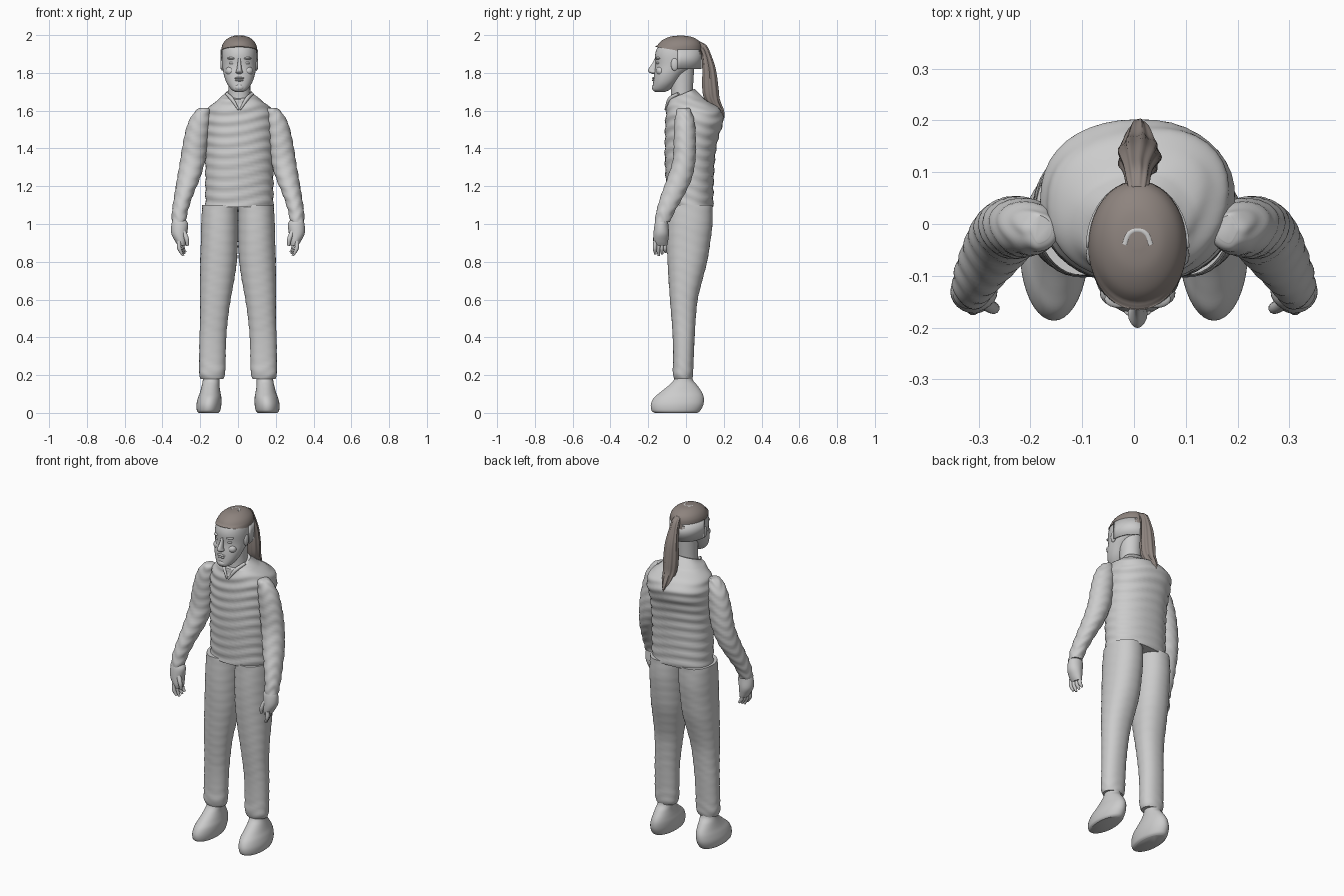
import bpy
import bmesh
from math import sin, cos, pi, copysign, radians

default_cube = bpy.data.objects.get("Cube")
if default_cube:
    bpy.data.objects.remove(default_cube, do_unlink=True)

parts = []


def make_material(name, colour):
    material = bpy.data.materials.new(name)
    material.use_nodes = True
    material.diffuse_color = (*colour, 1)
    shader = next(n for n in material.node_tree.nodes if n.type == "BSDF_PRINCIPLED")
    shader.inputs["Base Color"].default_value = (*colour, 1)
    shader.inputs["Roughness"].default_value = 0.8
    return material


grey = make_material("plain grey", (0.6, 0.6, 0.6))
brown = make_material("dull brown hair", (0.27, 0.23, 0.21))


def add_mesh(name, bm, material):
    bmesh.ops.recalc_face_normals(bm, faces=bm.faces)
    mesh = bpy.data.meshes.new(name)
    bm.to_mesh(mesh)
    bm.free()
    mesh.materials.append(material)
    obj = bpy.data.objects.new(name, mesh)
    bpy.context.collection.objects.link(obj)
    parts.append(obj)
    return obj


def spline(a, b, c, d, t):
    """Smooth blend from b to c."""
    return [q + t * (r - p + t * (2 * p - 5 * q + 4 * r - s + t * (3 * (q - r) + s - p))) / 2
            for p, q, r, s in zip(a, b, c, d)]


def loft(name, rings, material=grey, side=1, power=2, tilt=None, ripple=0,
         flutes=0, steps=5, segments=40):
    """Skin rings of (height, centre x, half width, front y, back y)."""
    dense = []
    last = len(rings) - 1
    for i in range(last):
        four = [rings[min(max(i + k, 0), last)] for k in (-1, 0, 1, 2)]
        dense += [spline(*four, s / steps) for s in range(steps)]
    dense.append(rings[last])

    bm = bmesh.new()
    loops = []
    for index, (z, x, width, front, back) in enumerate(dense):
        loop = []
        for k in range(segments):
            angle = 2 * pi * k / segments
            c, s = (copysign(abs(f) ** (2 / power), f) for f in (cos(angle), sin(angle)))
            grow = 1 + flutes * cos(9 * angle)
            # Soft cloth folds that wander slightly round the body
            fold = ripple * sin(z * 110 + 2 * sin(angle * 2) + sin(angle * 3))
            px = x + c * (width * grow + fold)
            py = (front + back) / 2 + s * ((back - front) / 2 * grow + fold)
            lean = tilt * s * max(0, 1 - index / steps) if tilt else 0
            loop.append(bm.verts.new((side * px, py, z + lean)))
        loops.append(loop)
    for low, high in zip(loops, loops[1:]):
        for k in range(segments):
            n = (k + 1) % segments
            bm.faces.new((low[k], low[n], high[n], high[k]))
    bm.faces.new(loops[0])
    bm.faces.new(loops[-1])
    return add_mesh(name, bm, material)


def tube(name, points, radii, depth, material=grey):
    curve = bpy.data.curves.new(name, "CURVE")
    curve.dimensions = "3D"
    curve.bevel_depth = depth
    curve.bevel_resolution = 3
    curve.use_fill_caps = True
    path = curve.splines.new("BEZIER")
    path.bezier_points.add(len(points) - 1)
    for point, co, radius in zip(path.bezier_points, points, radii):
        point.co = co
        point.radius = radius
        point.handle_left_type = point.handle_right_type = "AUTO"
    curve.materials.append(material)
    bpy.context.collection.objects.link(bpy.data.objects.new(name, curve))


def blob(name, centre, size, material=grey):
    bm = bmesh.new()
    bmesh.ops.create_uvsphere(bm, u_segments=20, v_segments=12, radius=1)
    for v in bm.verts:
        v.co = [c + a * b for c, a, b in zip(centre, size, v.co)]
    return add_mesh(name, bm, material)


MID = 0.007  # the upper body sits just off centre

# Quilted vest, from collar to hem
loft("vest", [
    (1.69, MID, .072, -.075, .045), (1.66, MID, .11, -.092, .1),
    (1.625, MID, .155, -.102, .16), (1.59, MID, .178, -.106, .192),
    (1.54, MID, .186, -.11, .198), (1.45, MID, .182, -.112, .17),
    (1.34, MID, .18, -.112, .153), (1.2, MID, .18, -.106, .146),
    (1.09, MID, .18, -.1, .144)], power=2.25, tilt=.025, ripple=.003, steps=9)

# Neck and head
loft("neck", [(1.6, MID, .065, -.085, .035), (1.7, MID, .058, -.08, .036),
              (1.85, MID, .062, -.09, .045)])
loft("head", [
    (1.7, MID, .022, -.165, -.11), (1.712, MID, .042, -.176, -.085),
    (1.745, MID, .066, -.174, -.05), (1.79, MID, .082, -.169, -.01),
    (1.84, MID, .09, -.162, .045), (1.9, MID, .093, -.163, .07),
    (1.945, MID, .085, -.145, .065), (1.978, MID, .06, -.11, .04),
    (1.99, MID, .02, -.06, 0)], power=2.15)

# Face
loft("nose", [(1.795, MID, .009, -.178, -.15), (1.803, MID, .019, -.195, -.15),
              (1.818, MID, .014, -.2, -.15), (1.85, MID, .009, -.179, -.15),
              (1.875, MID, .007, -.167, -.15)], segments=16)
blob("upper_lip", (MID, -.169, 1.772), (.026, .011, .006))
blob("lower_lip", (MID, -.169, 1.761), (.023, .011, .006))
blob("chin", (MID, -.164, 1.723), (.026, .017, .018))
for label, side in (("left", 1), ("right", -1)):
    blob(label + "_eye", (MID + side * .037, -.144, 1.852), (.018, .013, .008))
    blob(label + "_brow", (MID + side * .037, -.145, 1.877), (.027, .017, .008))
    blob(label + "_cheek", (MID + side * .045, -.133, 1.81), (.028, .025, .025))
    blob(label + "_ear", (MID + side * .089, -.06, 1.845), (.011, .02, .034))

# Band around the back of the skull
bm = bmesh.new()
strip = []
for k in range(25):
    angle = pi * k / 24
    strip.append([bm.verts.new((MID + .1 * cos(angle), -.045 + .128 * sin(angle), z))
                  for z in (1.82, 1.925)])
for (a, b), (c, d) in zip(strip, strip[1:]):
    bm.faces.new((a, c, d, b))
band = add_mesh("skull_band", bm, grey)
band.modifiers.new("thickness", "SOLIDIFY").thickness = .006

# Hair cap, ponytail and the bare patch on the crown
loft("hair_cap", [
    (1.917, MID, .0955, -.166, .084), (1.945, MID, .091, -.152, .082),
    (1.97, MID, .076, -.13, .068), (1.99, MID, .048, -.09, .032),
    (1.997, MID, .014, -.045, -.01)], brown, tilt=-.022)
loft("ponytail", [
    (1.965, MID, .016, .04, .075), (1.945, MID, .022, .055, .108),
    (1.9, MID, .027, .08, .13), (1.82, .009, .037, .088, .156),
    (1.72, .01, .041, .088, .17), (1.66, .01, .036, .1, .177),
    (1.6, .01, .022, .14, .2), (1.56, .01, .006, .185, .203)],
    brown, flutes=.07, segments=54)
tube("crown_patch", [(-.018, -.04, 1.99), (-.008, -.018, 1.991), (MID, -.012, 1.991),
                     (.022, -.018, 1.991), (.032, -.04, 1.99)], [1] * 5, .007)

for label, side in (("left", 1), ("right", -1)):
    # Collar flap running down to the open neck
    tube(label + "_collar", [(MID + side * .068, -.04, 1.69), (MID + side * .04, -.085, 1.662),
                             (MID + side * .004, -.11, 1.605)], (.8, 1, .4), .011)
    # Sleeve
    loft(label + "_sleeve", [
        (1.615, .18, .018, -.035, .015), (1.6, .185, .038, -.05, .026),
        (1.54, .204, .058, -.06, .045), (1.44, .224, .065, -.065, .052),
        (1.34, .239, .066, -.07, .05), (1.24, .262, .06, -.1, .03),
        (1.15, .288, .049, -.133, -.012), (1.07, .307, .042, -.156, -.058),
        (1.01, .313, .037, -.166, -.085)], side=side, ripple=.0018, steps=7)
    # Hand with four fingers and a thumb
    loft(label + "_palm", [
        (1.03, .312, .028, -.155, -.095), (1.0, .308, .044, -.166, -.094),
        (.95, .311, .042, -.172, -.09), (.91, .303, .031, -.172, -.095),
        (.885, .297, .02, -.166, -.1)], side=side, segments=24)
    for k in range(4):
        y = -.162 + k * .018
        tip = .832 + .009 * abs(k - 1)
        x = .312 - k * .006
        tube(f"{label}_finger_{k + 1}",
             [(side * x, y, .91), (side * (x - .002), y - .003, .87),
              (side * (x - .016), y, tip)], (1, 1, .6), .011)
    tube(label + "_thumb", [(side * .29, -.15, .96), (side * .272, -.162, .92),
                            (side * .268, -.16, .885)], (1.3, 1.1, .7), .011)
    # Trouser leg
    loft(label + "_trouser_leg", [
        (1.1, .095, .094, -.098, .14), (1.0, .097, .098, -.102, .14),
        (.9, .099, .098, -.102, .128), (.8, .103, .097, -.098, .112),
        (.7, .111, .09, -.092, .086), (.6, .12, .081, -.085, .062),
        (.5, .127, .074, -.077, .052), (.4, .133, .071, -.07, .046),
        (.28, .136, .07, -.068, .04), (.21, .137, .069, -.07, .038),
        (.18, .138, .06, -.062, .032)], side=side, power=2.2, ripple=.001)
    # Shoe with a flat sole
    loft(label + "_shoe", [
        (0, .157, .052, -.165, .06), (.012, .156, .062, -.182, .076),
        (.045, .154, .066, -.186, .092), (.08, .15, .062, -.17, .094),
        (.11, .147, .054, -.135, .084), (.145, .145, .047, -.092, .06),
        (.175, .142, .044, -.064, .036), (.22, .14, .042, -.055, .03)], side=side)

# Smooth shading with crisp rims
bpy.ops.object.select_all(action="DESELECT")
for obj in parts:
    obj.select_set(True)
bpy.context.view_layer.objects.active = parts[0]
bpy.ops.object.shade_smooth_by_angle(angle=radians(40))
